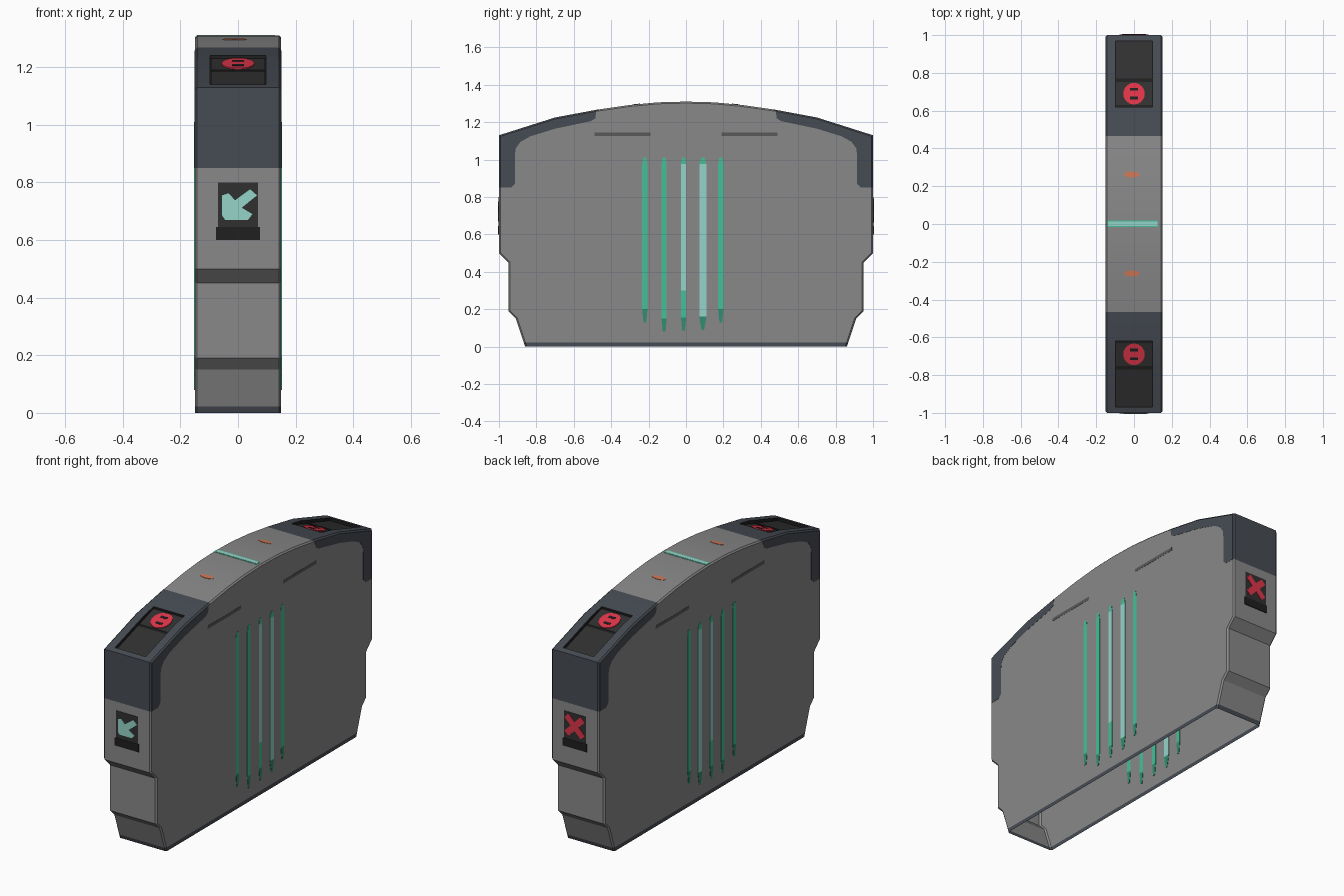
import bpy, bmesh, math
from mathutils import Vector

if "Cube" in bpy.data.objects:
    bpy.data.objects.remove(bpy.data.objects["Cube"])


def mat(name, r, g, b):
    m = bpy.data.materials.new(name)
    m.diffuse_color = (r, g, b, 1)
    m.use_nodes = True
    m.node_tree.nodes["Principled BSDF"].inputs["Base Color"].default_value = m.diffuse_color
    return m


GREY = mat("body grey", 0.25, 0.25, 0.25)
SLATE = mat("slate cap", 0.062, 0.072, 0.088)
GROOVE = mat("groove grey", 0.1, 0.1, 0.105)
SCREEN = mat("screen black", 0.03, 0.03, 0.03)
BLACK = mat("recess black", 0.014, 0.014, 0.015)
RED = mat("signal red", 0.72, 0.035, 0.065)
GREEN = mat("light green", 0.06, 0.52, 0.31)
TEAL = mat("pale teal", 0.3, 0.66, 0.59)
DEEP = mat("deep green", 0.03, 0.27, 0.16)
ORANGE = mat("orange", 0.62, 0.18, 0.09)

# half outline of the cabinet in (y, z), bottom to top
HALF = [(0.86, 0), (0.91, 0.15), (0.95, 0.19), (0.95, 0.45), (1, 0.5), (1, 1.13),
        (0.7, 1.225), (0.48, 1.266), (0.3, 1.292), (0.15, 1.306)]
TOP = [(1, 1.13), (0.7, 1.225), (0.48, 1.266), (0.3, 1.292), (0.15, 1.306), (0, 1.31)]


def top_z(y):
    y = abs(y)
    for (a, za), (b, zb) in zip(TOP, TOP[1:]):
        if y >= b:
            return zb + (za - zb) * (y - b) / (a - b)


def floor_z(y):
    """Height of the sloping recess floor."""
    return 1.11 + (1 - abs(y)) * 0.095 / 0.3


def link(name, bm, mats, smooth=False):
    bmesh.ops.recalc_face_normals(bm, faces=bm.faces)
    me = bpy.data.meshes.new(name)
    bm.to_mesh(me)
    bm.free()
    for m in mats:
        me.materials.append(m)
    ob = bpy.data.objects.new(name, me)
    bpy.context.collection.objects.link(ob)
    if smooth:
        bpy.context.view_layer.objects.active = ob
        ob.select_set(True)
        bpy.ops.object.shade_smooth_by_angle(angle=math.radians(15))
        ob.select_set(False)
    return ob


def plate(name, pts, place, m, lo=-0.002, hi=0.002):
    """Thin prism over 2D points; place(u, v, d) puts it on a surface."""
    bm = bmesh.new()
    a = [bm.verts.new(place(u, v, lo)) for u, v in pts]
    b = [bm.verts.new(place(u, v, hi)) for u, v in pts]
    bm.faces.new(a[::-1])
    bm.faces.new(b)
    for i in range(len(pts)):
        j = (i + 1) % len(pts)
        bm.faces.new((a[i], a[j], b[j], b[i]))
    return link(name, bm, [m])


def rect(u0, u1, v0, v1):
    return [(u0, v0), (u1, v0), (u1, v1), (u0, v1)]


def ring(cu, cv, ru, rv, n=24):
    return [(cu + ru * math.cos(2 * math.pi * i / n), cv + rv * math.sin(2 * math.pi * i / n))
            for i in range(n)]


def on_side(s):
    return lambda y, z, d: (s * (0.15 + d), y, z)


def on_end(s):
    return lambda x, z, d: (x, s * (1 + d), z)


def on_top(x, y, d):
    return (x, y, top_z(y) + d)


def on_floor(s):
    return lambda x, y, d: (x, s * y, floor_z(y) + d)


# cabinet shell: extruded outline, chamfered rims, open underneath
outline = HALF + [(0, 1.31)] + [(-y, z) for y, z in reversed(HALF)]
bm = bmesh.new()
face = bm.faces.new([bm.verts.new((-0.15, y, z)) for y, z in outline])
ext = bmesh.ops.extrude_face_region(bm, geom=[face])["geom"]
bmesh.ops.translate(bm, vec=(0.3, 0, 0), verts=[v for v in ext if isinstance(v, bmesh.types.BMVert)])
rim = [e for e in bm.edges if abs(e.verts[0].co.x - e.verts[1].co.x) < 1e-5
       and max(v.co.z for v in e.verts) > 0.01]
bmesh.ops.bevel(bm, geom=rim, offset=0.008, segments=1, affect='EDGES')
bm.normal_update()
bmesh.ops.delete(bm, geom=[f for f in bm.faces if f.calc_center_median().z < 0.001], context='FACES')


def cut(co, no, sides=False):
    bm.normal_update()
    fs = [f for f in bm.faces if sides or abs(f.normal.x) < 0.9]
    geom = fs + list({e for f in fs for e in f.edges}) + list({v for f in fs for v in f.verts})
    bmesh.ops.bisect_plane(bm, geom=geom, plane_co=co, plane_no=no, dist=1e-5)


cut((0, 0, 0.022), (0, 0, 1), True)
cut((0, 0, 0.85), (0, 0, 1))
for s in (-1, 1):
    cut((s * 0.097, 0, 0), (1, 0, 0))
    for y in (0.465, 0.62, 0.97):
        cut((0, s * y, 0), (0, 1, 0))
# reader recesses sunk into the sloping top
bm.normal_update()
pit = [f for f in bm.faces if f.normal.z > 0.8 and abs(f.calc_center_median().x) < 0.09
       and 0.62 < abs(f.calc_center_median().y) < 0.97]
ext = bmesh.ops.extrude_face_region(bm, geom=pit)["geom"]
for v in ext:
    if isinstance(v, bmesh.types.BMVert):
        v.co.z = floor_z(v.co.y)
bmesh.ops.delete(bm, geom=[f for f in pit if f.is_valid], context='FACES')
bmesh.ops.recalc_face_normals(bm, faces=bm.faces)
for f in bm.faces:
    c = f.calc_center_median()
    if c.z < 0.022 or (abs(f.normal.x) < 0.9 and c.z > 0.85 and abs(c.y) > 0.465):
        f.material_index = 1
    if abs(c.x) < 0.098 and 0.619 < abs(c.y) < 0.971 and c.z > 1 and c.z < top_z(c.y) - 0.003:
        f.material_index = 2
link("cabinet", bm, [GREY, SLATE, BLACK], smooth=True)

# slate cap wrapping onto the sides, and the side grooves
CAP = [(0.48, 1.257), (0.485, 1.22), (0.51, 1.205), (0.7, 1.165), (0.83, 1.125), (0.885, 1.095),
       (0.91, 1.06), (0.915, 1.02), (0.915, 0.87), (0.935, 0.85), (0.992, 0.85),
       (0.992, 1.124), (0.7, 1.217)]
for s in (-1, 1):
    for e in (-1, 1):
        plate("side_cap", [(e * y, z) for y, z in CAP], on_side(s), SLATE, -0.001, 0.001)
        plate("side_groove", rect(e * 0.19, e * 0.49, 1.127, 1.145), on_side(s), GROOVE, -0.001, 0.001)

# vertical light strips on both sides: dark tips, bright middle
STRIPS = [(-0.22, 0.13, GREEN), (-0.117, 0.08, GREEN), (-0.013, 0.085, TEAL),
          (0.09, 0.09, TEAL), (0.186, 0.13, GREEN)]
for s in (-1, 1):
    for y, z0, m in STRIPS:
        w = 0.019 if y == 0.09 else 0.014
        z1, za, zb = 1.01, z0 + 0.07, 0.975
        place = on_side(s)
        plate("strip_foot", [(y - 0.007, z0), (y + 0.007, z0), (y + w, za), (y - w, za)], place, DEEP)
        if y == -0.013:
            plate("strip_lower", rect(y - w, y + w, za, 0.3), place, GREEN)
            za = 0.3
        plate("strip_light", rect(y - w, y + w, za, zb), place, m)
        plate("strip_tip", [(y - w, zb), (y + w, zb), (y + 0.008, z1), (y - 0.008, z1)], place, GREEN)

# light bar and orange markers on the crown
plate("crown_bar_rim", rect(-0.142, 0.128, -0.017, 0.019), on_top, GREEN, -0.002, 0.001)
plate("crown_bar", rect(-0.138, 0.124, -0.011, 0.013), on_top, TEAL)
for y in (-0.262, 0.262):
    plate("crown_marker", ring(-0.012, y, 0.042, 0.016, 12), on_top, ORANGE)

# reader parts inside each recess
for s in (-1, 1):
    f = on_floor(s)
    plate("reader_screen", rect(-0.094, 0.094, 0.77, 0.965), f, SCREEN, -0.001, 0.004)
    plate("reader_base", rect(-0.094, 0.094, 0.63, 0.752), f, SCREEN, -0.001, 0.002)
    plate("reader_disc", ring(0, 0.69, 0.057, 0.057), f, RED, 0, 0.006)
    for y in (0.667, 0.713):
        plate("reader_mark", rect(-0.02, 0.02, y - 0.007, y + 0.007), f, BLACK, 0.004, 0.0075)

# direction displays on both ends
for s in (-1, 1):
    plate("display", rect(-0.07, 0.07, 0.645, 0.8), on_end(s), SCREEN)
    plate("display_sill", rect(-0.076, 0.076, 0.6, 0.645), on_end(s), BLACK, -0.002, 0.004)
ARROW = [(-0.045, 0.67), (0.035, 0.67), (0.05, 0.69), (0.013, 0.712), (0.066, 0.755),
         (0.042, 0.776), (-0.01, 0.738), (-0.033, 0.762), (-0.055, 0.755), (-0.055, 0.685)]
plate("go_arrow", ARROW, on_end(-1), TEAL, 0, 0.005)
cross = []
for k in range(4):
    a = math.radians(45 + 90 * k)
    c, n = Vector((math.cos(a), math.sin(a))), Vector((-math.sin(a), math.cos(a)))
    for p in (c * 0.072 - n * 0.018, c * 0.072 + n * 0.018, c * 0.018 + n * 0.018):
        cross.append((p.x, 0.728 + p.y))
plate("stop_cross", cross, on_end(1), RED, 0, 0.005)
